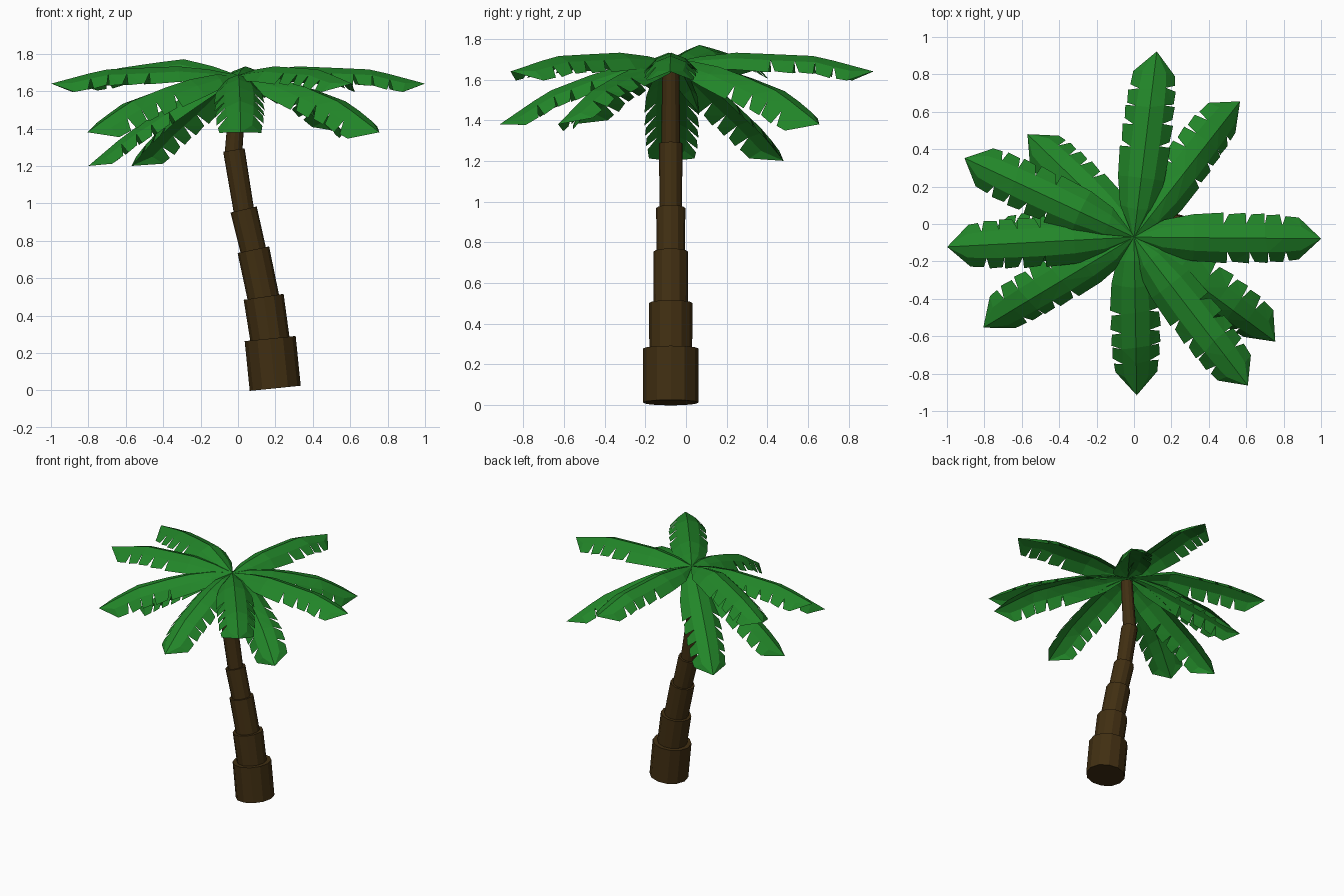
import bpy, bmesh
from math import sin, cos, radians
from mathutils import Vector, Matrix

if "Cube" in bpy.data.objects:
    bpy.data.objects.remove(bpy.data.objects["Cube"])


def material(name, color):
    m = bpy.data.materials.new(name)
    m.diffuse_color = (*color, 1)
    m.use_nodes = True
    m.node_tree.nodes["Principled BSDF"].inputs["Base Color"].default_value = m.diffuse_color
    return m


def finish(bm, name, mat):
    me = bpy.data.meshes.new(name)
    bm.to_mesh(me)
    bm.free()
    me.materials.append(mat)
    ob = bpy.data.objects.new(name, me)
    bpy.context.collection.objects.link(ob)
    return ob


bark = material("bark", (0.052, 0.028, 0.006))
green = material("leaf_green", (0.016, 0.24, 0.022))
CY = -0.075

# Trunk: stacked tilted drums, (bottom x, z), (top x, z), radii
drums = [
    ((0.199, 0.011), (0.172, 0.277), 0.137, 0.137),
    ((0.172, 0.265), (0.137, 0.500), 0.105, 0.108),
    ((0.139, 0.480), (0.082, 0.752), 0.085, 0.086),
    ((0.086, 0.730), (0.030, 0.967), 0.069, 0.072),
    ((0.033, 0.950), (-0.022, 1.285), 0.055, 0.058),
    ((-0.024, 1.270), (0.004, 1.650), 0.047, 0.042),
]
for i, (b, t, r1, r2) in enumerate(drums):
    a, c = Vector((b[0], CY, b[1])), Vector((t[0], CY, t[1]))
    d = c - a
    rot = Vector((0, 0, 1)).rotation_difference(d).to_matrix().to_4x4()
    bm = bmesh.new()
    bmesh.ops.create_cone(bm, cap_ends=True, segments=12, radius1=r1, radius2=r2,
                          depth=d.length, matrix=Matrix.Translation((a + c) / 2) @ rot)
    finish(bm, f"trunk_segment_{i + 1}", bark)

# Leaf spines as (distance from centre, height)
FLAT = [(0, 1.685), (0.25, 1.735), (0.5, 1.725), (0.72, 1.715), (1.0, 1.64)]
RAISED = [(0, 1.685), (0.28, 1.775), (0.5, 1.75), (0.72, 1.72), (1.0, 1.65)]
MID = [(0, 1.685), (0.2, 1.69), (0.42, 1.63), (0.68, 1.54), (0.94, 1.38)]
LOW = [(0, 1.685), (0.18, 1.64), (0.4, 1.50), (0.6, 1.37), (0.8, 1.20)]


def spine_at(prof, t):
    """Point and upward normal on the spine, t running 0..1."""
    f = min(max(t, 0), 1) * prof[-1][0]
    for (r0, z0), (r1, z1) in zip(prof, prof[1:]):
        if f <= r1 + 1e-6:
            k = (f - r0) / (r1 - r0)
            n = Vector((z0 - z1, r1 - r0)).normalized()
            return Vector((f, z0 + k * (z1 - z0))), n


def leaf(name, angle, prof, scale=1.0, roll=0):
    """Folded leaf; positive roll lowers the side on the left of its direction."""
    prof = [(r * scale, z) for r, z in prof]
    bm = bmesh.new()

    def v(t, w, drop):
        p, n = spine_at(prof, t)
        a = radians(roll) * min(1, t * 1.4)
        w, drop = w * cos(a) - drop * sin(a), w * sin(a) + drop * cos(a)
        p = p - n * drop
        return bm.verts.new((p.x, w, p.y))

    stations = [0, 0.15, 0.32, 0.48, 0.60, 0.70, 0.80, 0.90]
    edge_w = [0.004, 0.095, 0.125, 0.135, 0.135, 0.132, 0.127, 0.112]
    spine = [v(t, 0, 0) for t in stations] + [v(1, 0, 0)]
    for s in (1, -1):
        # slits are staggered slightly between the two sides
        off = 0.0 if s == 1 else 0.02
        ts = [t + (off if 0.4 < t < 0.85 else 0) for t in stations]
        mid = [v(t, s * w * 0.56, w * 0.22) for t, w in zip(ts, edge_w)]
        edge = [v(t, s * w, w * 0.66) for t, w in zip(ts, edge_w)]

        def face(vs):
            bm.faces.new(vs if s == -1 else vs[::-1])
        for i in range(len(ts) - 1):
            face([spine[i], mid[i], mid[i + 1], spine[i + 1]])
            start = edge[i]
            if 3 <= i:      # slit in front of each leaflet
                start = v(ts[i] + 0.03, s * (edge_w[i] - 0.008), edge_w[i] * 0.62)
            face([mid[i], start, edge[i + 1], mid[i + 1]])
        # pointed end
        face([spine[-2], mid[-1], spine[-1]])
        face([mid[-1], edge[-1], spine[-1]])
    bmesh.ops.triangulate(bm, faces=bm.faces[:])
    ob = finish(bm, name, green)
    ob.location = (0, CY + 0.005, 0)
    ob.rotation_euler = (0, 0, radians(angle))


# Crown of leaves: direction, spine, length scale, roll
crown = [
    (-0.5, FLAT, 1.0, 0), (83, FLAT, 1.0, 0), (155, RAISED, 1.0, 0),
    (183, FLAT, 1.0, 0), (-52.5, FLAT, 1.0, 0), (52, MID, 0.98, -18),
    (-149, MID, 1.0, 14), (-89, MID, 0.9, 0), (-36.5, MID, 1.0, -20),
    (136, LOW, 0.99, 0), (180, LOW, 1.0, 0),
]
for i, (ang, prof, sc, roll) in enumerate(crown):
    leaf(f"leaf_{i + 1}", ang, prof, sc, roll)
